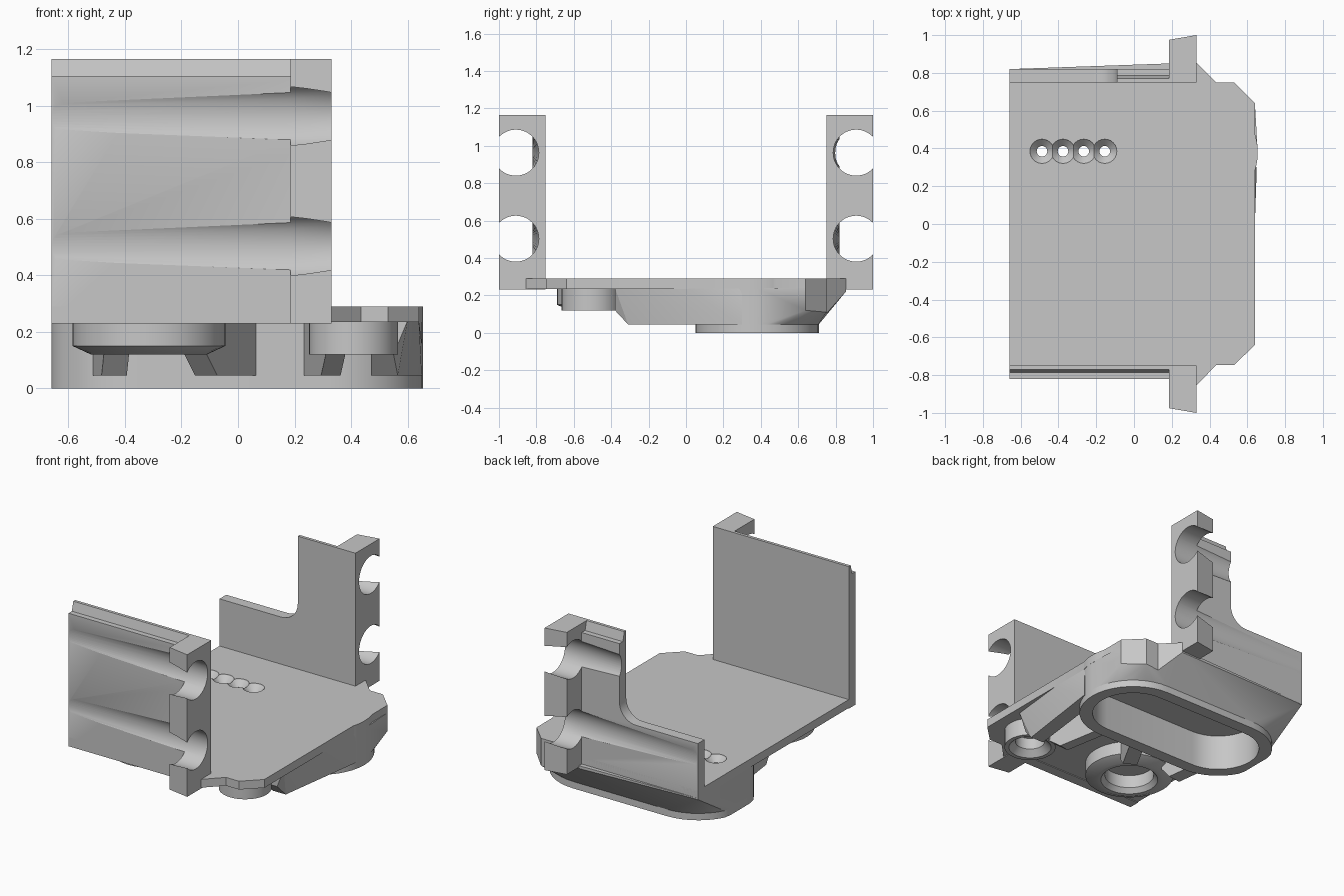
import bpy, bmesh
from math import cos, sin, pi, radians
from mathutils import Vector

if "Cube" in bpy.data.objects:
    bpy.data.objects.remove(bpy.data.objects["Cube"])

grey = bpy.data.materials.new("plain grey")
grey.use_nodes = True
grey.diffuse_color = (0.57, 0.57, 0.57, 1)
grey.node_tree.nodes["Principled BSDF"].inputs["Base Color"].default_value = (0.57, 0.57, 0.57, 1)


def finish(name, bm):
    bmesh.ops.recalc_face_normals(bm, faces=bm.faces)
    mesh = bpy.data.meshes.new(name)
    bm.to_mesh(mesh)
    bm.free()
    mesh.materials.append(grey)
    ob = bpy.data.objects.new(name, mesh)
    bpy.context.collection.objects.link(ob)
    return ob


def activate(ob):
    bpy.ops.object.select_all(action='DESELECT')
    ob.select_set(True)
    bpy.context.view_layer.objects.active = ob


def loft(name, rings, closed=False):
    """Skin rings of equal length; cap the ends, or join last to first."""
    bm = bmesh.new()
    vs = [[bm.verts.new(p) for p in ring] for ring in rings]
    n = len(vs[0])
    for a, b in zip(vs, vs[1:] + ([vs[0]] if closed else [])):
        for i in range(n):
            j = (i + 1) % n
            bm.faces.new((a[i], a[j], b[j], b[i]))
    if not closed:
        bm.faces.new(vs[0])
        bm.faces.new(vs[-1])
    return finish(name, bm)


def prism(name, pts, vec):
    pts = [Vector(p) for p in pts]
    return loft(name, [pts, [p + Vector(vec) for p in pts]])


def hull(name, pts):
    bm = bmesh.new()
    for p in pts:
        bm.verts.new(p)
    bmesh.ops.convex_hull(bm, input=bm.verts)
    bmesh.ops.delete(bm, geom=[v for v in bm.verts if not v.link_faces], context='VERTS')
    bmesh.ops.dissolve_limit(bm, angle_limit=radians(1), verts=bm.verts, edges=bm.edges)
    return finish(name, bm)


def circle(x, y, z, r, n=40):
    return [(x + r * cos(2 * pi * i / n), y + r * sin(2 * pi * i / n), z) for i in range(n)]


def cut(ob, cutters):
    activate(ob)
    for c in cutters:
        m = ob.modifiers.new("cut", 'BOOLEAN')
        m.operation, m.solver, m.object = 'DIFFERENCE', 'EXACT', c
        bpy.ops.object.modifier_apply(modifier=m.name)


def smooth(ob):
    activate(ob)
    bpy.ops.object.shade_smooth_by_angle(angle=radians(25))


parts, cutters = [], []

# Floor plate with chamfered nose and a small round bulge
outline = [(-.66, -.82), (.30, -.82), (.33, -.855), (.435, -.747), (.53, -.747), (.64, -.64)]
outline += [(.325 + .33 * cos(radians(a)), .38 + .33 * sin(radians(a))) for a in range(-17, 18, 2)]
outline += [(.64, .64), (.53, .75), (.435, .75), (.33, .855), (.30, .82), (-.66, .82)]
floor = prism("floor_plate", [(x, y, .235) for x, y in outline], (0, 0, .055))
drills = []
for x in (-.487, -.376, -.266, -.155):
    drills.append(loft("drill", [circle(x, .385, z, r, 24) for z, r in
                                 ((.1, .028), (.25, .028), (.285, .063), (.3, .067))]))
cutters += drills
cut(floor, drills)
parts.append(floor)


# Channel section: a circle whose inner side can be limited to a given y
def channel_ring(x, s, z, height, limit, n=48):
    ring = []
    for i in range(n):
        a = 2 * pi * i / n
        ring.append((x, s * max(.91 + .123 * cos(a), limit), z + height * sin(a)))
    return ring


# Side walls and towers, with two round channels each that fade out along the wall
def side(label, s):
    wall = prism(label + "_wall", [(-.66, s * y, z) for y, z in
                 ((.75, .23), (.82, .23), (.82, 1.105), (.785, 1.105), (.77, 1.165), (.75, 1.165))],
                 (.99, 0, 0))
    tower = prism(label + "_tower", [(x, s * y, .23) for x, y in
                  ((.185, .75), (.33, .75), (.33, 1), (.185, .975))], (0, 0, .935))
    channels = [loft("channel", [channel_ring(.4, s, z, .123, 0), channel_ring(.185, s, z, .123, 0),
                                 channel_ring(-.67, s, z, .075, .8205)])
                for z in (.503, .963)]
    cutters.extend(channels)
    cut(wall, channels)
    cut(tower, channels)
    parts.extend((wall, tower))
    return wall


side("front", -1)
back_wall = side("back", 1)

# Filleted step in the back wall
step = [(-.8, .6)] + [(-.21 + .12 * sin(a * pi / 20), .72 - .12 * cos(a * pi / 20)) for a in range(11)]
step += [(-.09, 1.4), (-.8, 1.4)]
notch = prism("notch", [(x, .7, z) for x, z in step], (0, .2, 0))
cutters.append(notch)
cut(back_wall, [notch])


# Long rounded housing under the floor, flaring out to the back wall and nose
def stadium(r, z, left=-.357, n=20):
    pts = []
    for cx, start in ((.325, -pi / 2), (left, pi / 2)):
        pts += [(max(-.66, cx + r * cos(start + pi * i / n)),
                 .38 + r * sin(start + pi * i / n), z) for i in range(n + 1)]
    return pts


pocket = loft("pocket", [stadium(.25, -.1), stadium(.25, .3)])
corner = prism("corner_cut", [(x, y, .06) for x, y in
               ((.33, .855), (.435, .75), (.53, .75), (.6, .9), (.33, .9))], (0, 0, .3))
cutters += [pocket, corner]
flange = loft("housing_flange", [stadium(.33, 0), stadium(.33, .05)])
housing = hull("housing", stadium(.33, .045) + stadium(.33, .24)
               + [(-.66, .82, .232), (-.66, .82, .24), (.33, .855, .22), (.33, .855, .24),
                  (.53, .75, .11), (.53, .75, .24), (.64, .64, .12), (.64, .64, .24)])
cut(flange, [pocket])
cut(housing, [pocket, corner])
parts += [flange, housing]


# Bosses turned from a closed profile, with a blind hole in each
def boss(name, x, y, profile):
    parts.append(loft(name, [circle(x, y, z, r) for r, z in profile], closed=True))


boss("large_boss", -.315, -.42,
     ((.27, .24), (.27, .15), (.205, .12), (.175, .12), (.15, .15), (.15, .24)))
boss("small_boss", .408, -.508, ((.157, .24), (.157, .12), (.13, .12), (.09, .16), (.09, .24)))


# Ribs that slope up from the housing to the bosses
def rib(name, start, end, width):
    a, b = Vector((*start, 0)), Vector((*end, 0))
    across = (b - a).cross(Vector((0, 0, 1))).normalized() * width
    profile = ((0, .24), (0, .12), (.2, .045), (1, .045), (1, .24))
    parts.append(prism(name, [a.lerp(b, t) - across / 2 + Vector((0, 0, z)) for t, z in profile], across))


rib("inner_right_rib", (.345, -.375), (.26, .1), .07)
rib("inner_left_rib", (-.15, -.24), (.04, .1), .09)
rib("far_left_rib", (-.43, -.2), (-.47, .11), .09)

# Outer rib: upright side that flares out to the plate edge above
parts.append(hull("outer_rib", [
    (.47, -.38, .12), (.55, -.38, .12), (.47, -.31, .045), (.565, -.31, .045),
    (.54, .25, .045), (.65, .3, .045), (.56, -.37, .16), (.65, .3, .16),
    (.47, -.38, .24), (.6, -.38, .24), (.64, 0, .24), (.64, .3, .24), (.54, .25, .24)]))

for c in cutters:
    bpy.data.objects.remove(c)
for p in parts:
    smooth(p)
